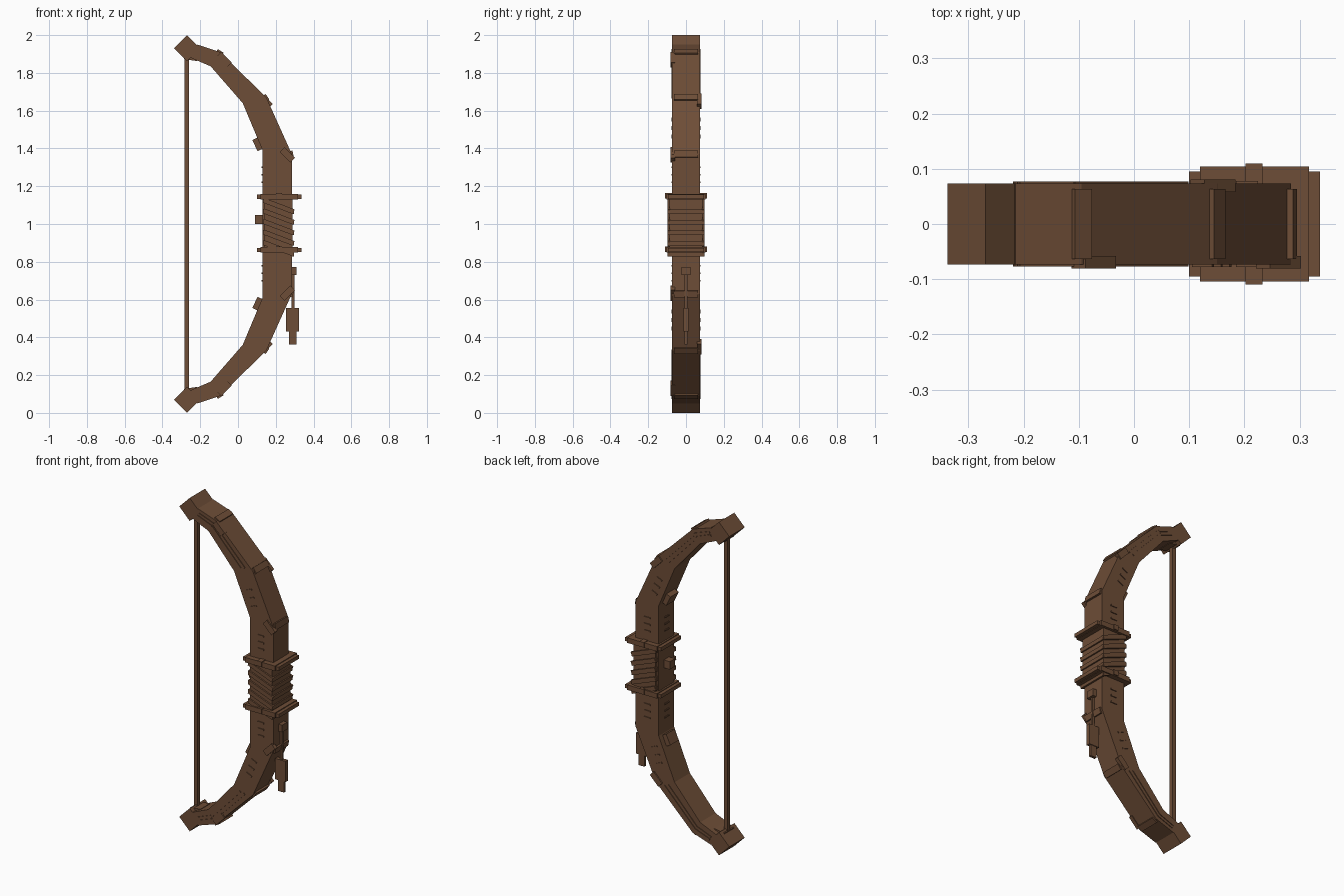
import bpy, bmesh, math
from mathutils import Vector

if "Cube" in bpy.data.objects:
    bpy.data.objects.remove(bpy.data.objects["Cube"])

wood = bpy.data.materials.new("brown wood")
wood.diffuse_color = (0.155, 0.075, 0.038, 1)
wood.use_nodes = True
wood.node_tree.nodes["Principled BSDF"].inputs["Base Color"].default_value = wood.diffuse_color


def prism(name, outline, y0, y1):
    """Extrude an (x, z) outline from y0 to y1."""
    bm = bmesh.new()
    face = bm.faces.new([bm.verts.new((x, y0, z)) for x, z in outline])
    ext = bmesh.ops.extrude_face_region(bm, geom=[face])
    verts = [v for v in ext["geom"] if isinstance(v, bmesh.types.BMVert)]
    bmesh.ops.translate(bm, verts=verts, vec=(0, y1 - y0, 0))
    bmesh.ops.recalc_face_normals(bm, faces=bm.faces[:])
    mesh = bpy.data.meshes.new(name)
    bm.to_mesh(mesh)
    bm.free()
    mesh.materials.append(wood)
    obj = bpy.data.objects.new(name, mesh)
    bpy.context.collection.objects.link(obj)


def beam(name, a, b, width, y0, y1):
    """Straight bar between two (x, z) points."""
    a, b = Vector(a), Vector(b)
    d = (b - a).normalized()
    n = Vector((-d.y, d.x)) * width / 2
    prism(name, [a + n, b + n, b - n, a - n], y0, y1)


def block(name, x0, x1, y0, y1, z0, z1):
    prism(name, [(x0, z0), (x1, z0), (x1, z1), (x0, z1)], y0, y1)


def both(name, a, b, width, y0, y1):
    """Bar on the upper limb and its copy on the lower limb."""
    beam("upper_" + name, a, b, width, y0, y1)
    beam("lower_" + name, (a[0], 2 - a[1]), (b[0], 2 - b[1]), width, y0, y1)


def faces_pair(name, a, b, width, depth=0.078):
    """Thin bar on the front and back sides of both limbs."""
    both("front_" + name, a, b, width, -depth, -0.07)
    both("back_" + name, a, b, width, 0.07, depth)


# Limb, as bent segments
outer = [(-0.215, 1.95), (-0.095, 1.91), (0.15, 1.67), (0.285, 1.37), (0.285, 1.0)]
inner = [(-0.25, 1.88), (-0.145, 1.835), (0.025, 1.64), (0.13, 1.39), (0.13, 1.0)]
for half, f in (("upper", lambda p: p), ("lower", lambda p: (p[0], 2 - p[1]))):
    for i in range(4):
        quad = [outer[i], outer[i + 1], inner[i + 1], inner[i]]
        prism(f"{half}_limb_{i + 1}", [f(p) for p in quad], -0.073, 0.073)

# Tip blocks and string seats
both("tip", (-0.304, 1.896), (-0.235, 1.965), 0.097, -0.073, 0.073)
both("string_seat", (-0.285, 1.885), (-0.215, 1.875), 0.025, -0.045, 0.045)

# String
block("string", -0.284, -0.26, -0.012, 0.012, 0.11, 1.89)

# Long rails on the limb sides
for i, (t0, t1) in enumerate(((0.15, 1.0), (0.0, 0.93), (0.05, 0.3))):
    for k, s in enumerate((0.32, 0.55)):
        p = Vector(outer[i]).lerp(Vector(inner[i]), s)
        q = Vector(outer[i + 1]).lerp(Vector(inner[i + 1]), s)
        if i < 2:
            faces_pair(f"rail_{i + 1}_{k + 1}", p.lerp(q, t0), p.lerp(q, t1), 0.012, 0.077)

# Ridges across the outer bends, and corner clips on alternating sides
for i, tilt in ((1, -32), (2, -55), (3, -78)):
    d = Vector((math.cos(math.radians(tilt)), math.sin(math.radians(tilt))))
    c = Vector(outer[i])
    both("bend_ridge", c - d * 0.018, c + d * 0.018, 0.014, -0.063, 0.063)
for c, side in (((-0.073, 1.87), -1), ((0.143, 1.65), 1), ((0.262, 1.366), -1)):
    c, d = Vector(c), Vector((0.028, -0.028))
    y0, y1 = sorted((side * 0.058, side * 0.081))
    both("corner_clip", c - d, c + d, 0.036, y0, y1)

# Short notch marks
for i in range(3):
    z = 1.22 + 0.04 * i
    faces_pair("notch", (0.185, z), (0.225, z), 0.008)
    both("inner_notch", (0.125, z), (0.132, z), 0.008, -0.02, 0.02)
    c, d = Vector((0.125 + 0.016 * i, 1.553 - 0.045 * i)), Vector((0.018, 0.008))
    faces_pair("slanted_notch", c - d, c + d, 0.008)

# Pads on the inner side of the limbs
both("inner_pad", (0.092, 1.452), (0.12, 1.393), 0.036, -0.04, 0.04)

# Grip core with wrapping straps
block("grip", 0.14, 0.288, -0.088, 0.088, 0.86, 1.14)
for i in range(5):
    z = 1.105 - 0.056 * i
    for y0, y1 in ((-0.097, -0.085), (0.085, 0.097)):
        beam("grip_strap", (0.137, z + 0.02), (0.295, z - 0.04), 0.026, y0, y1)
    block("grip_side_strap", 0.285, 0.296, -0.095, 0.095, z - 0.052, z - 0.028)
    block("grip_inner_strap", 0.133, 0.145, -0.095, 0.095, z + 0.007, z + 0.031)

# Collars above and below the grip
for z in (1.13, 0.848):
    block("collar_front_back", 0.12, 0.317, -0.104, 0.104, z, z + 0.03)
    block("collar_sides", 0.1, 0.337, -0.095, 0.095, z + 0.003, z + 0.025)
    block("collar_peg", 0.202, 0.233, -0.11, 0.11, z + 0.004, z + 0.034)

# Peg on the inner side of the grip
block("grip_peg", 0.09, 0.15, -0.025, 0.025, 1.0, 1.047)

# Hanging charm
block("charm_clip", 0.27, 0.31, -0.025, 0.025, 0.73, 0.773)
block("charm_cord", 0.283, 0.298, -0.007, 0.007, 0.54, 0.74)
block("charm_plate", 0.255, 0.323, -0.012, 0.012, 0.43, 0.555)
block("charm_tail", 0.27, 0.31, -0.008, 0.008, 0.363, 0.44)
